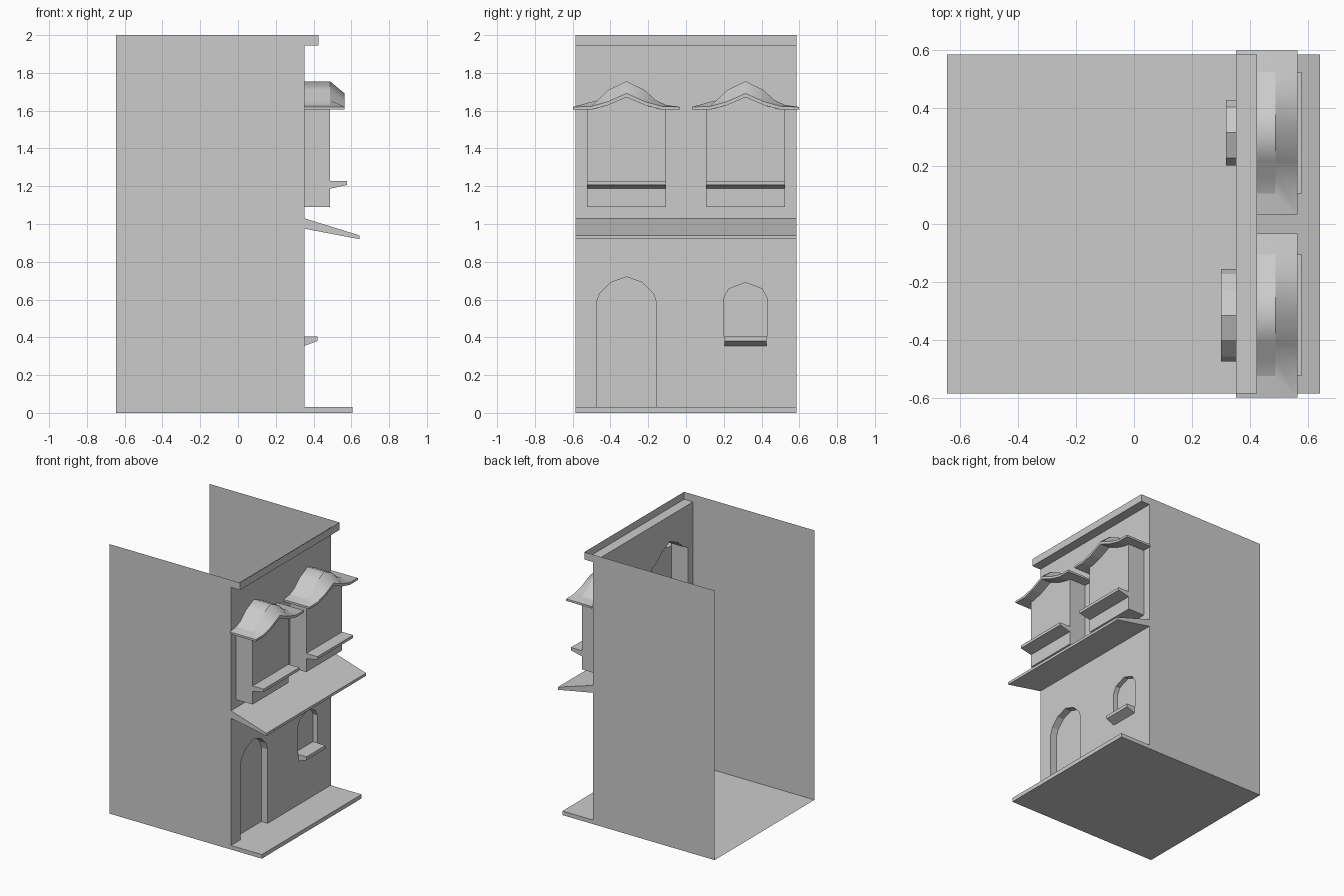
import bpy, bmesh

if "Cube" in bpy.data.objects:
    bpy.data.objects.remove(bpy.data.objects["Cube"])

WALL, HALF = 0.352, 0.585      # facade plane x, half width in y


def strip(bm, a, b, smooth=False):
    va, vb = [bm.verts.new(p) for p in a], [bm.verts.new(p) for p in b]
    for i in range(len(a) - 1):
        f = bm.faces.new((va[i], va[i + 1], vb[i + 1], vb[i]))
        f.smooth = smooth


def poly(bm, pts):
    bm.faces.new([bm.verts.new(p) for p in pts])


def finish(name, bm):
    me = bpy.data.meshes.new(name)
    bm.to_mesh(me)
    bm.free()
    ob = bpy.data.objects.new(name, me)
    bpy.context.collection.objects.link(ob)


def at_x(x, yz):
    return [(x, y, z) for y, z in yz]


def at_y(y, xz):
    return [(x, y, z) for x, z in xz]


def mirrored(half, cy):
    """Half profile (centre to edge) -> full profile in ascending y."""
    return [(cy - y, z) for y, z in half[:0:-1]] + [(cy + y, z) for y, z in half]


def wall_sheet(name, loops):
    bm = bmesh.new()
    for loop in loops:
        vs = [bm.verts.new(p) for p in at_x(WALL, loop)]
        for i, v in enumerate(vs):
            bm.edges.new((v, vs[i - 1]))
    bmesh.ops.triangle_fill(bm, edges=bm.edges[:], use_beauty=True, normal=(1, 0, 0))
    bm.normal_update()
    for f in bm.faces:
        if f.normal.x < 0:
            f.normal_flip()
    finish(name, bm)


def recess(name, loop, depth):
    bm = bmesh.new()
    ring = loop + loop[:1]
    strip(bm, at_x(WALL, ring), at_x(depth, ring))
    poly(bm, at_x(depth, loop))
    finish(name, bm)


def sill(name, cy, half, x0, x1, top, front, back):
    bm = bmesh.new()
    prof = [(x0, back), (x1, front), (x1, top), (x0, top)]
    strip(bm, at_y(cy + half, prof), at_y(cy - half, prof))
    poly(bm, at_y(cy - half, prof))
    poly(bm, at_y(cy + half, prof[::-1]))
    finish(name, bm)


# Open-backed, open-topped shell: floor, step, awning, cornice and side walls
step = [(-0.645, 0), (0.605, 0), (0.605, 0.03), (WALL, 0.03)]
awning = [(WALL, 0.975), (0.642, 0.92), (0.642, 0.94), (WALL, 1.03)]
cornice = [(WALL, 1.945), (0.425, 1.945), (0.425, 2.0)]
for name, prof in (("floor_step", step), ("awning", awning), ("cornice", cornice)):
    bm = bmesh.new()
    strip(bm, at_y(HALF, prof), at_y(-HALF, prof))
    finish(name, bm)
side = step + awning + cornice + [(-0.645, 2.0)]
bm = bmesh.new()
poly(bm, at_y(-HALF, side))
poly(bm, at_y(HALF, side[::-1]))
finish("side_walls", bm)

# Ground floor wall with arched door and window recesses
door_arch = mirrored([(0, 0.72), (0.085, 0.69), (0.143, 0.63), (0.16, 0.58)], -0.315)
door = [(-0.475, 0.03), (-0.155, 0.03)] + door_arch[::-1]
win_arch = mirrored([(0, 0.69), (0.088, 0.657), (0.113, 0.61)], 0.315)
window = [(0.202, 0.405), (0.428, 0.405)] + win_arch[::-1]
outer = ([(-HALF, 0.03), (-0.475, 0.03)] + door_arch +
         [(-0.155, 0.03), (HALF, 0.03), (HALF, 0.975), (-HALF, 0.975)])
wall_sheet("lower_wall", [outer, window])
recess("door_recess", door, 0.30)
recess("window_recess", window, 0.317)
sill("window_sill", 0.315, 0.111, WALL, 0.42, 0.405, 0.38, 0.355)

# Bay windows with ogee roofs
FRONT, EAVE = 0.488, 0.565
crown = [(0, 1.755), (0.095, 1.71), (0.155, 1.655), (0.21, 1.63)]
eave = [(0, 1.691), (0.1, 1.647), (0.19, 1.622), (0.283, 1.62)]
under = [(0, 1.671), (0.1, 1.628), (0.19, 1.605), (0.283, 1.605)]
panel = [(0, 1.671), (0.1, 1.628), (0.175, 1.608), (0.21, 1.605)]


def wrapped(half, cy, x):
    """Profile at x, with its ends run back to the wall."""
    pts = at_x(x, mirrored(half, cy))
    return [(WALL,) + pts[0][1:]] + pts + [(WALL,) + pts[-1][1:]]


holes = []
for tag, cy in (("left", -0.315), ("right", 0.315)):
    l, r = cy - 0.21, cy + 0.21
    top = mirrored(crown, cy)
    holes.append([(l, 1.09), (r, 1.09)] + top[::-1])

    bm = bmesh.new()
    u = [(l, 1.63), (l, 1.09), (r, 1.09), (r, 1.63)]
    strip(bm, at_x(WALL, u), at_x(FRONT, u))
    poly(bm, at_x(FRONT, [(l, 1.09), (r, 1.09)] + mirrored(panel, cy)[::-1]))
    finish("bay_body_" + tag, bm)

    bm = bmesh.new()
    rim, low = wrapped(eave, cy, EAVE), wrapped(under, cy, EAVE)
    strip(bm, at_x(FRONT, top), at_x(WALL, top), True)
    strip(bm, rim, wrapped(crown, cy, FRONT), True)
    strip(bm, low, rim)
    strip(bm, wrapped(panel, cy, FRONT), low)
    finish("bay_roof_" + tag, bm)
    sill("bay_sill_" + tag, cy, 0.21, FRONT, 0.578, 1.228, 1.207, 1.187)

wall_sheet("upper_wall", [[(-HALF, 1.03), (HALF, 1.03), (HALF, 1.945), (-HALF, 1.945)]] + holes)
